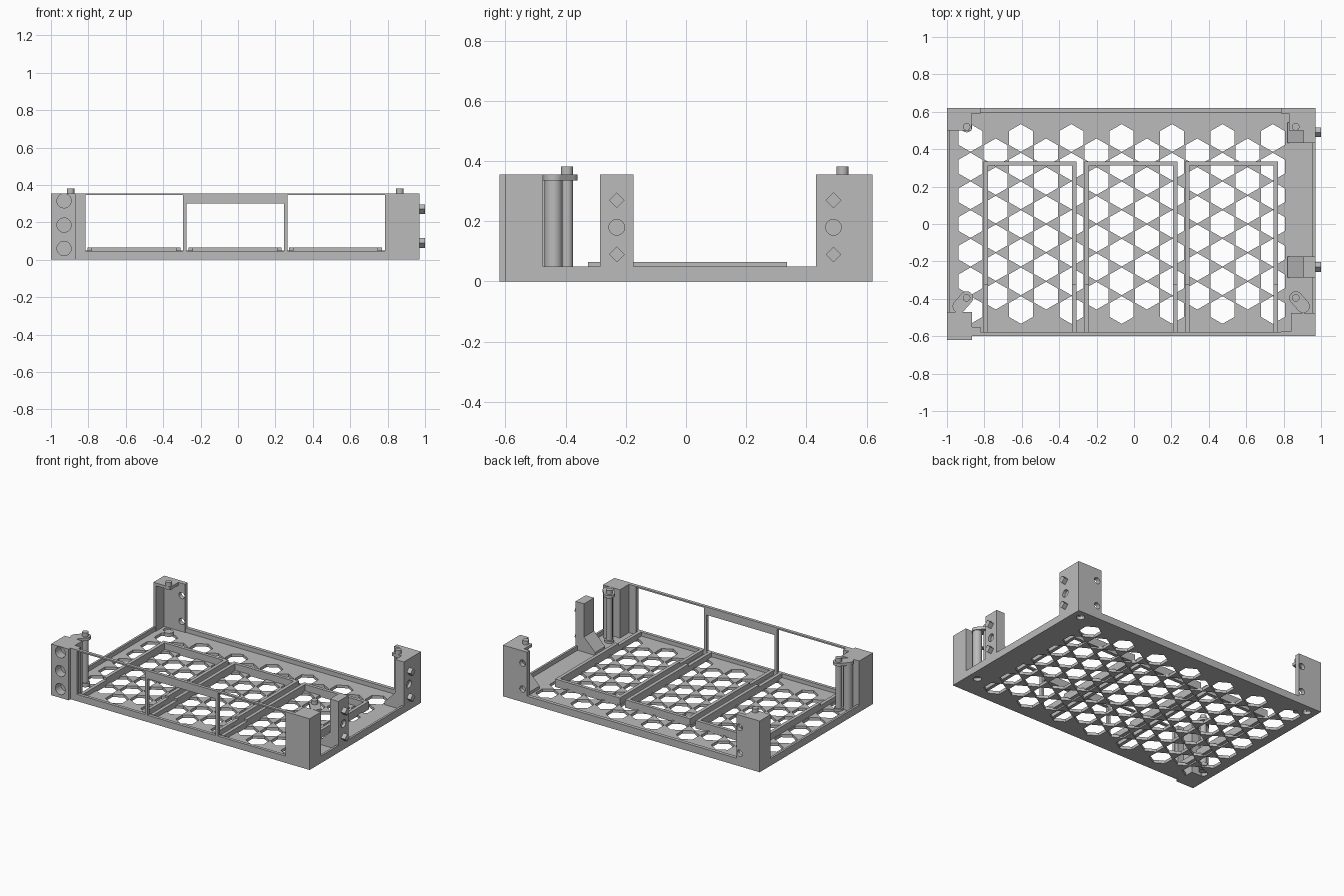
import bpy, bmesh
from math import sqrt, pi
from mathutils import Matrix, Vector

if "Cube" in bpy.data.objects:
    bpy.data.objects.remove(bpy.data.objects["Cube"], do_unlink=True)

grey = bpy.data.materials.new("plain grey")
grey.use_nodes = True
grey.diffuse_color = (0.5, 0.5, 0.5, 1)
grey.node_tree.nodes["Principled BSDF"].inputs["Base Color"].default_value = (0.5, 0.5, 0.5, 1)

TOP, FLOOR, RIM = 0.355, 0.02, 0.05
LEFT, RIGHT, FRONT, BACK = 0.97, -0.985, -0.6, 0.62


def finish(name, bm):
    bmesh.ops.recalc_face_normals(bm, faces=bm.faces)
    mesh = bpy.data.meshes.new(name)
    bm.to_mesh(mesh)
    bm.free()
    mesh.materials.append(grey)
    ob = bpy.data.objects.new(name, mesh)
    bpy.context.collection.objects.link(ob)
    return ob


def add_box(bm, x0, x1, y0, y1, z0, z1):
    size = Matrix.Diagonal((x1 - x0, y1 - y0, z1 - z0, 1))
    mid = Matrix.Translation(((x0 + x1) / 2, (y0 + y1) / 2, (z0 + z1) / 2))
    bmesh.ops.create_cube(bm, size=1, matrix=mid @ size)


def add_rod(bm, start, end, r, sides=24, spin=0):
    a, b = Vector(start), Vector(end)
    turn = (b - a).to_track_quat('Z', 'Y').to_matrix().to_4x4()
    bmesh.ops.create_cone(bm, cap_ends=True, segments=sides, radius1=r, radius2=r,
                          depth=(b - a).length,
                          matrix=Matrix.Translation((a + b) / 2) @ turn @ Matrix.Rotation(spin, 4, 'Z'))


def boxes(name, *dims):
    bm = bmesh.new()
    for d in dims:
        add_box(bm, *d)
    return finish(name, bm)


def rods(name, specs):
    bm = bmesh.new()
    for s in specs:
        add_rod(bm, *s)
    return finish(name, bm)


def prism(name, points, offset):
    bm = bmesh.new()
    face = bm.faces.new([bm.verts.new(p) for p in points])
    ext = bmesh.ops.extrude_face_region(bm, geom=[face])
    bmesh.ops.translate(bm, vec=offset, verts=[v for v in ext["geom"] if isinstance(v, bmesh.types.BMVert)])
    if face.is_valid is False:
        bm.faces.new([v for v in bm.verts][:len(points)])
    return finish(name, bm)


def cut(ob, cutter):
    cutter.hide_render = True
    mod = ob.modifiers.new("cut", 'BOOLEAN')
    mod.object, mod.operation, mod.solver = cutter, 'DIFFERENCE', 'EXACT'
    bpy.context.view_layer.objects.active = ob
    bpy.ops.object.modifier_apply(modifier=mod.name)
    bpy.data.objects.remove(cutter, do_unlink=True)


def smooth(ob):
    bpy.ops.object.select_all(action='DESELECT')
    ob.select_set(True)
    bpy.context.view_layer.objects.active = ob
    bpy.ops.object.shade_smooth_by_angle()


# Screw hole and alignment pin positions at the four corners
corners = {"back_left": ((0.905, 0.56), (0.865, 0.52)),
           "back_right": ((-0.935, 0.56), (-0.895, 0.52)),
           "front_left": ((0.905, -0.44), (0.865, -0.395)),
           "front_right": ((-0.935, -0.44), (-0.895, -0.395))}

# Floor with honeycomb openings and screw holes
floor = boxes("honeycomb_floor", (RIGHT - 0.015, LEFT, FRONT, BACK, 0, FLOOR))
holes = []
for col in range(13):
    odd = col % 2
    for row in range(7 - odd):
        x, y = -0.874 + col * 0.1347, 0.46 - (row + odd / 2) * 0.1533
        holes.append(((x, y, -0.05), (x, y, 0.06), 0.074, 6))
cut(floor, rods("honeycomb_cutter", holes))
cut(floor, rods("screw_cutter", [((*h, -0.05), (*h, 0.06), 0.026) for h, p in corners.values()]))

# Low rim on three sides
boxes("rim", (-1, RIGHT, FRONT, BACK, 0, RIM), (LEFT - 0.015, LEFT, FRONT, BACK, 0, RIM),
      (-1, LEFT, BACK - 0.025, BACK, 0, RIM))

# Front frame with three windows
front = boxes("front_frame", (-0.87, 0.9, FRONT, -0.578, 0, TOP))
cut(front, boxes("window_cutter", (-0.815, -0.295, -0.7, -0.5, 0.047, 0.345),
                 (-0.275, 0.247, -0.7, -0.5, 0.047, 0.3),
                 (0.265, 0.785, -0.7, -0.5, 0.047, 0.345)))

# Tray guides: two side rails and a back stop for each bay
for name, x0, x1 in (("right", -0.805, -0.308), ("middle", -0.265, 0.232), ("left", 0.273, 0.77)):
    sides = []
    for a in (x0, x1 - 0.024):
        sides += [(a, a + 0.024, -0.58, -0.325, 0.01, RIM),
                  (a, a + 0.024, -0.325, 0.335, 0.01, 0.065)]
    boxes(name + "_tray_guide", *sides, (x0, x1, 0.312, 0.335, 0.01, 0.065))

# Front right post with three round sockets
post = boxes("front_right_post", (-1, -0.865, BACK * -1, -0.47, 0, TOP))
cut(post, rods("socket_cutter", [((-0.93, -0.7, z), (-0.93, -0.56, z), 0.038)
                                 for z in (0.315, 0.185, 0.06)]))
boxes("front_right_lug", (-0.87, -0.82, FRONT, -0.55, FLOOR, TOP))

# Front left post
boxes("front_left_post", (0.84, LEFT, FRONT, -0.475, FLOOR, TOP),
      (0.785, LEFT, FRONT, -0.575, 0, TOP))

# Back posts: thin walls, a capped top and a drilled back face
back_right = boxes("back_right_post", (-1, -0.82, BACK - 0.03, BACK, 0.01, TOP))
cut(back_right, rods("drill", [((-0.845, 0.7, z), (-0.845, 0.5, z), 0.022) for z in (0.09, 0.27)]))
boxes("back_right_wall", (-1, RIGHT + 0.005, 0.5, BACK, 0.01, TOP),
      (-1, -0.87, 0.5, BACK, 0.335, TOP))
back_left = boxes("back_left_post", (0.785, LEFT, BACK - 0.03, BACK, 0.01, TOP))
cut(back_left, rods("drill", [((0.82, 0.7, z), (0.82, 0.5, z), 0.022) for z in (0.09, 0.27)]))
boxes("back_left_cap", (0.83, LEFT, 0.5, BACK, 0.335, TOP))

# Left side posts with a round socket and sloped gusset
for name, y0, y1, yc in (("side_post", -0.285, -0.175, -0.23), ("back_left_side_post", 0.432, 0.62, 0.49)):
    side = boxes(name, (0.905, LEFT, y0, y1, FLOOR, TOP))
    cut(side, rods("socket_cutter", [((0.95, yc, 0.18), (1.05, yc, 0.18), 0.026)]))
    prism(name + "_gusset", [(0.82, y0, FLOOR), (0.91, y0, FLOOR), (0.91, y0, 0.13), (0.82, y0, 0.04)],
          (0, 0.11, 0))
    rods(name + "_diamond_pegs", [((0.95, yc, z), (1.0, yc, z), 0.026, 4, 0) for z in (0.09, 0.27)])

# Corner pins, and screw towers with rounded arms at the front
for name, (hole, pin) in corners.items():
    smooth(rods(name + "_pin", [((*pin, 0.33), (*pin, 0.382), 0.02)]))
    smooth(rods(name + "_foot", [((*pin, 0.01), (*pin, 0.035), 0.03)]))
    if name.startswith("front"):
        smooth(rods(name + "_tower", [((*pin, FLOOR), (*pin, 0.34), 0.02),
                                      ((*hole, FLOOR), (*hole, 0.34), 0.03)]))
        smooth(rods(name + "_arm_ends", [((*c, 0.335), (*c, TOP), 0.035) for c in (hole, pin)]))
        h, p = Vector((*hole, 0.335)), Vector((*pin, 0.335))
        side = (p - h).cross(Vector((0, 0, 1))).normalized() * 0.035
        prism(name + "_arm", [h + side, p + side, p - side, h - side], (0, 0, 0.02))
